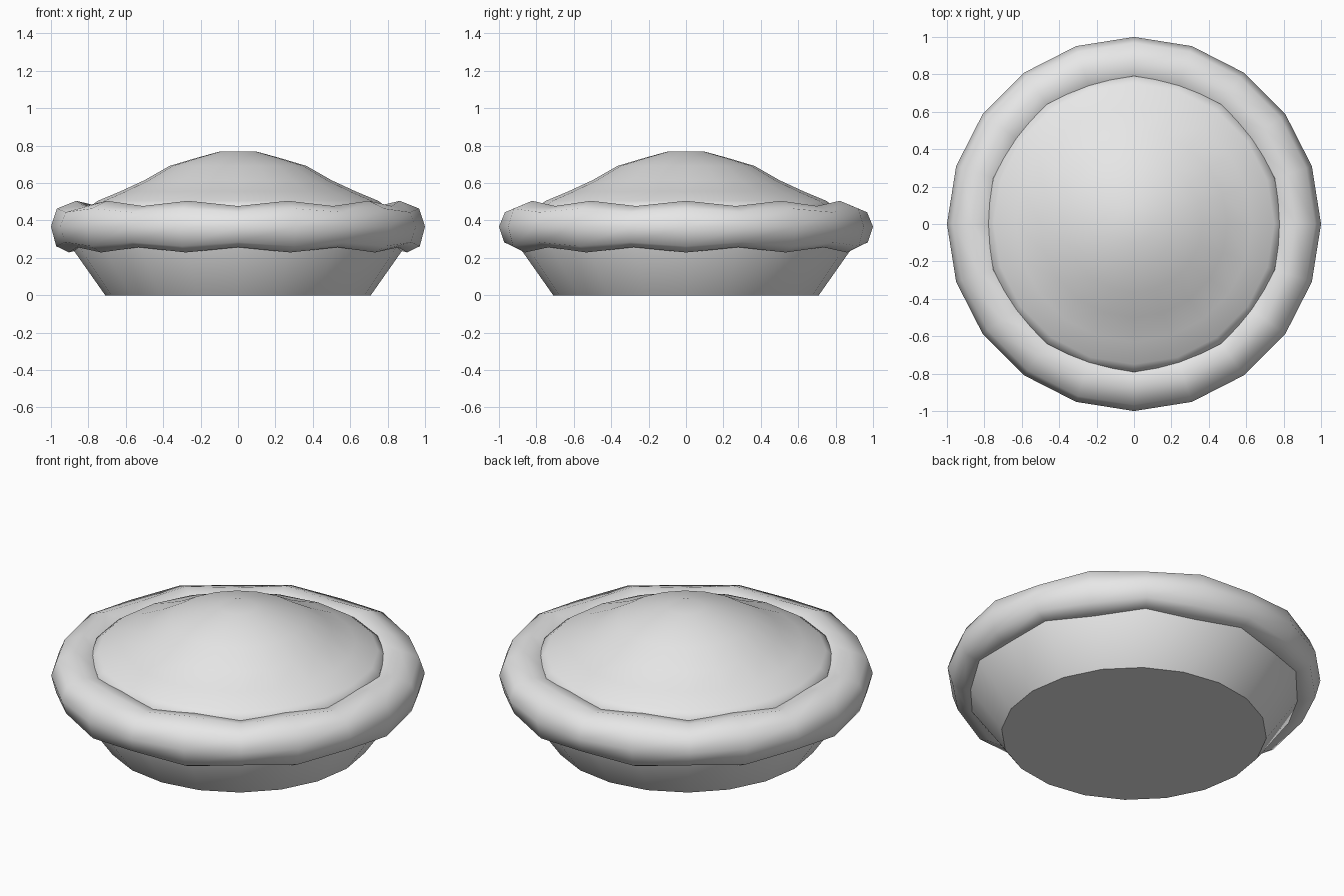
import bpy
import bmesh
from math import cos, sin, pi, radians

SIDES = 20

cube = bpy.data.objects.get("Cube")
if cube:
    bpy.data.objects.remove(cube, do_unlink=True)

# One plain grey for the whole pie
grey = bpy.data.materials.new("plain_grey")
grey.use_nodes = True
grey.diffuse_color = (0.8, 0.8, 0.8, 1)
grey.node_tree.nodes["Principled BSDF"].inputs["Base Color"].default_value = (0.8, 0.8, 0.8, 1)


def lathe(name, section, closed=False, sharp=40):
    """Revolve section(i), a list of (radius, z), around the z axis."""
    bm = bmesh.new()
    rings = []
    for i in range(SIDES):
        a = 2 * pi * i / SIDES
        rings.append([bm.verts.new((r * cos(a), r * sin(a), z)) for r, z in section(i)])
    count = len(rings[0])
    for i, ring in enumerate(rings):
        following = rings[(i + 1) % SIDES]
        for j in range(count if closed else count - 1):
            k = (j + 1) % count
            bm.faces.new((ring[j], following[j], following[k], ring[k]))
    if not closed:
        for end in (0, -1):
            bm.faces.new([ring[end] for ring in rings])
    bmesh.ops.recalc_face_normals(bm, faces=bm.faces)
    mesh = bpy.data.meshes.new(name)
    bm.to_mesh(mesh)
    bm.free()
    mesh.materials.append(grey)
    obj = bpy.data.objects.new(name, mesh)
    bpy.context.collection.objects.link(obj)
    bpy.ops.object.select_all(action='DESELECT')
    obj.select_set(True)
    bpy.context.view_layer.objects.active = obj
    bpy.ops.object.shade_smooth_by_angle(angle=radians(sharp))
    return obj


# Rolled crust: alternate sections are tall and short, giving a wavy rim
def crust_section(i):
    height = 0.138 if i % 2 == 0 else 0.11
    outline = [(1.0, 0), (0.968, 0.7), (0.865, 1), (0.75, 0.8),
               (0.70, 0), (0.77, -0.75), (0.905, -1), (0.972, -0.76)]
    return [(r, 0.367 + height * t) for r, t in outline]


lathe("crust_rim", crust_section, closed=True, sharp=80)

# Tapered dish
lathe("dish", lambda i: [(0.71, 0), (0.9, 0.27), (0.9, 0.33)])

# Domed filling with a small flat crown
lathe("domed_top", lambda i: [(0.80, 0.40), (0.79, 0.475), (0.75, 0.505), (0.63, 0.555),
                              (0.50, 0.615), (0.365, 0.692), (0.22, 0.735), (0.1, 0.768)], sharp=60)
